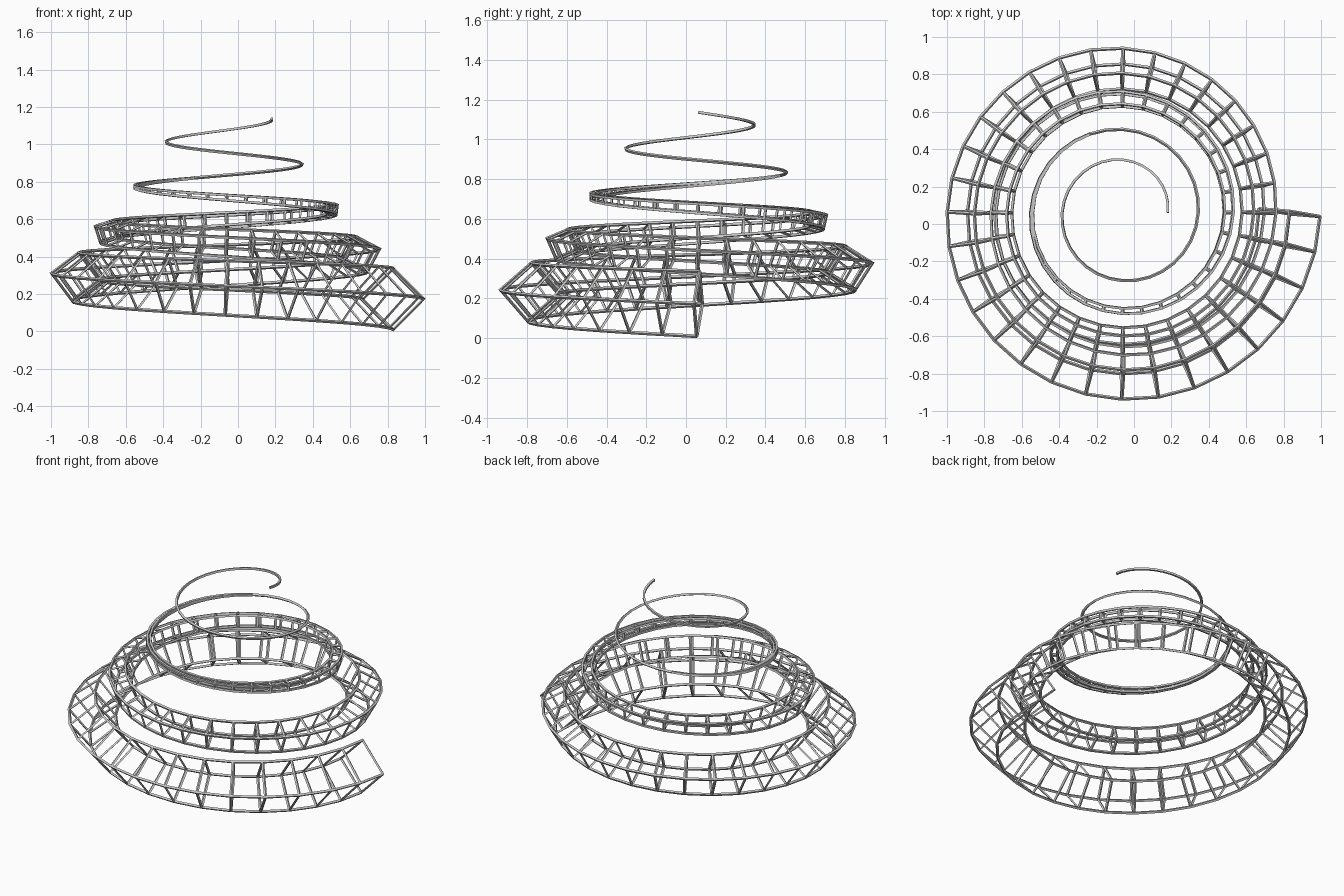
import bpy
from math import pi, cos, sin
from mathutils import Vector

if "Cube" in bpy.data.objects:
    bpy.data.objects.remove(bpy.data.objects["Cube"])

STEPS, TURNS = 32, 4          # segments per turn, number of turns
N = STEPS * TURNS
MERGE = int(STEPS * 2.7)      # where the four rails run together into one wire
WIRE = 0.009
CX, CY = -0.061, 0.061        # spiral axis


def centre(i):
    """Point on the shrinking, rising clockwise spiral."""
    t = i / STEPS
    a, r = -2 * pi * t, 0.892 - 0.1625 * t
    return Vector((CX + r * cos(a), CY + r * sin(a), 0.173 + 0.241 * t))


def half_diagonal(i):
    return 0.164 * max(0.0, 1 - i / STEPS / 2.72) ** 1.2


def wire_object(name, paths):
    """One curve object: paths is a list of (points, closed)."""
    cu = bpy.data.curves.new(name, 'CURVE')
    cu.dimensions = '3D'
    cu.bevel_depth = WIRE
    cu.bevel_resolution = 0
    cu.use_fill_caps = True
    for pts, closed in paths:
        sp = cu.splines.new('POLY')
        sp.points.add(len(pts) - 1)
        for p, co in zip(sp.points, pts):
            p.co = (*co, 1)
        sp.use_cyclic_u = closed
        sp.use_smooth = False
    ob = bpy.data.objects.new(name, cu)
    bpy.context.collection.objects.link(ob)
    return ob


# square cross-sections along the spiral, slowly rolling as it climbs
sections, roll = [], 0.0
for i in range(MERGE + 1):
    c = centre(i)
    tan = (centre(i + 1) - centre(max(i - 1, 0))).normalized()
    out = Vector((c.x - CX, c.y - CY, 0))
    r = out.length
    out = (out - tan * out.dot(tan)).normalized()
    up = out.cross(tan)
    if up.z < 0:
        up = -up
    h = half_diagonal(i)
    sections.append([c + h * (cos(roll + k * pi / 2) * out + sin(roll + k * pi / 2) * up)
                     for k in range(4)])
    roll += (2 * pi / STEPS) * 0.0384 / r

# long rails, cross ribs and the thin wire at the tip
wire_object("spiral_rails", [([s[k] for s in sections], False) for k in range(4)])
wire_object("spiral_ribs", [(s, True) for i, s in enumerate(sections) if half_diagonal(i) > 0.012])
wire_object("spiral_tip_wire", [([centre(i) for i in range(MERGE, N + 1)], False)])
